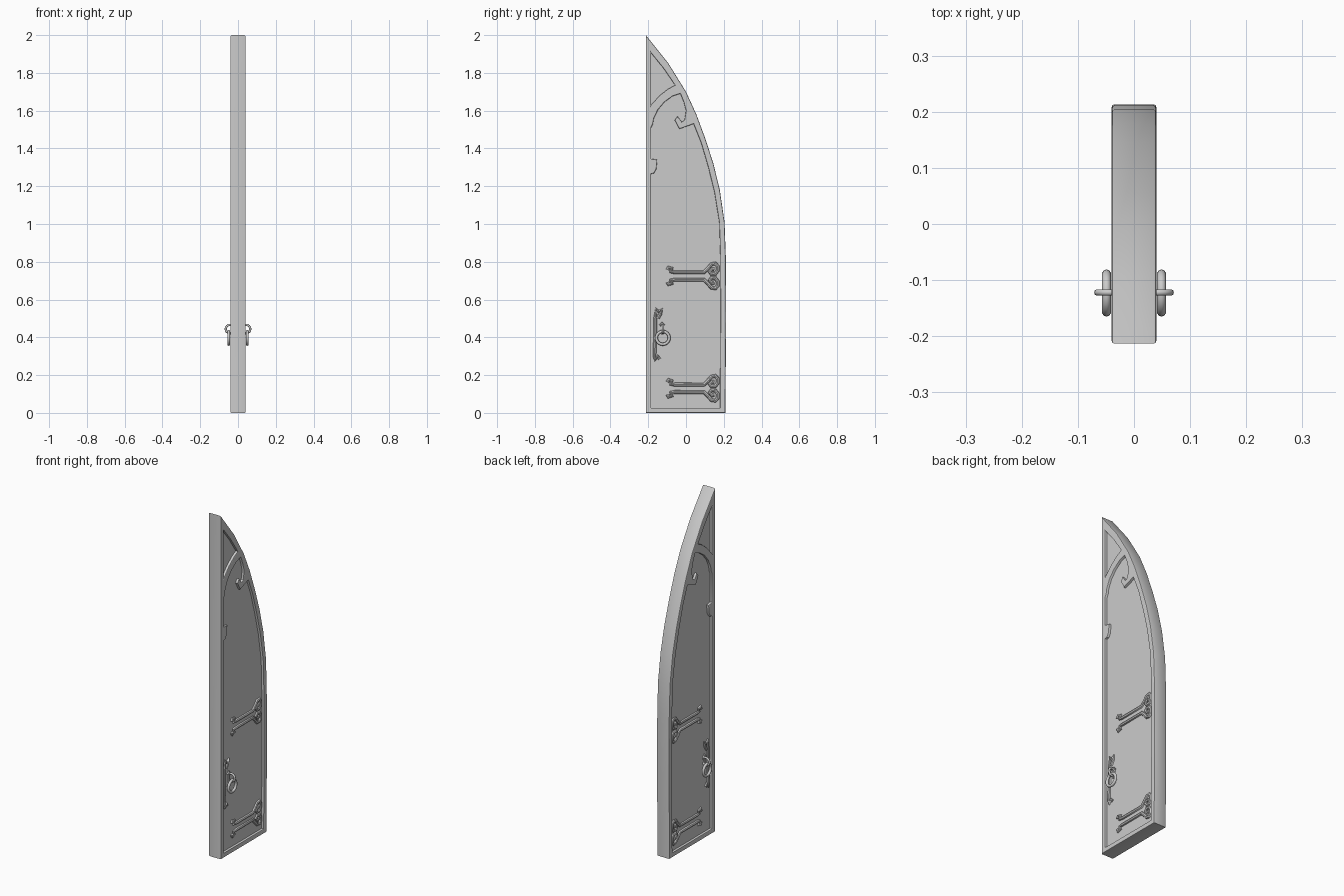
import bpy, math

if "Cube" in bpy.data.objects:
    bpy.data.objects.remove(bpy.data.objects["Cube"])

grey = bpy.data.materials.new("door_grey")
grey.diffuse_color = (0.6, 0.6, 0.6, 1)
grey.use_nodes = True
grey.node_tree.nodes["Principled BSDF"].inputs["Base Color"].default_value = grey.diffuse_color
SIDE_ROT = (math.pi / 2, 0, math.pi / 2)   # local x, y, z -> world y, z, x


def finish(ob, name, angle=40):
    """Name, colour and smooth an object, turning curves into meshes."""
    bpy.ops.object.select_all(action='DESELECT')
    ob.select_set(True)
    bpy.context.view_layer.objects.active = ob
    if ob.type == 'CURVE':
        bpy.ops.object.convert(target='MESH')
        ob = bpy.context.object
    ob.name = name
    ob.data.materials.clear()
    ob.data.materials.append(grey)
    bpy.ops.object.shade_smooth_by_angle(angle=math.radians(angle))
    return ob


def curve(name, loops, closed, x=0, **props):
    """Curve in the side plane; loops hold (y, z) points."""
    cu = bpy.data.curves.new(name, 'CURVE')
    for key, val in props.items():
        setattr(cu, key, val)
    for pts in loops:
        sp = cu.splines.new('POLY')
        sp.points.add(len(pts) - 1)
        for p, (y, z) in zip(sp.points, pts):
            p.co = (y, z, 0, 1)
        sp.use_cyclic_u = closed
    ob = bpy.data.objects.new(name, cu)
    bpy.context.collection.objects.link(ob)
    ob.rotation_euler = SIDE_ROT
    ob.location.x = x
    return finish(ob, name)


def slab(name, loops, half, bevel):
    return curve(name, loops, True, dimensions='2D', fill_mode='BOTH',
                 extrude=half - bevel, bevel_depth=bevel, offset=-bevel,
                 bevel_resolution=1)


def rods(name, loops, x, radius):
    return curve(name, loops, False, x, dimensions='3D', fill_mode='FULL',
                 bevel_depth=radius, bevel_resolution=2, use_fill_caps=True)


def ring(name, loc, rot, major, minor):
    bpy.ops.mesh.primitive_torus_add(location=loc, rotation=rot, major_radius=major,
                                     minor_radius=minor, major_segments=24, minor_segments=10)
    finish(bpy.context.object, name)


# Frame: half pointed arch with two openings and leaf-shaped cusps
outer = [(-.213, 0), (.208, 0), (.213, .50), (.211, .82), (.204, 1.01), (.179, 1.18),
         (.145, 1.32), (.103, 1.45), (.055, 1.58), (0, 1.70), (-.093, 1.85), (-.213, 2)]
main_hole = [(-.185, .027), (.18, .027), (.183, .50), (.182, .82), (.176, 1.01), (.15, 1.17),
             (.118, 1.30), (.08, 1.43), (.04, 1.53), (-.035, 1.503), (-.06, 1.55),
             (-.045, 1.57), (-.022, 1.54), (-.008, 1.55), (0, 1.60), (-.012, 1.645),
             (-.03, 1.69), (-.07, 1.677), (-.114, 1.645), (-.148, 1.605), (-.17, 1.56),
             (-.175, 1.53), (-.185, 1.51), (-.185, 1.345), (-.152, 1.34), (-.157, 1.29),
             (-.17, 1.268), (-.185, 1.265)]
top_hole = [(-.185, 1.905), (-.12, 1.825), (-.058, 1.735), (-.095, 1.715),
            (-.14, 1.68), (-.185, 1.63)]
slab("frame", [outer, main_hole, top_hole], .04, .005)

# Recessed panel running behind the frame
PANEL = .026
panel = [(-.2, .012), (.195, .012), (.197, .82), (.19, 1.01), (.165, 1.18),
         (.09, 1.45), (-.013, 1.69), (-.105, 1.84), (-.2, 1.955)]
slab("panel", [panel], PANEL, .001)

# One hinge rod curling into half of a heart; mirrored about the hinge centre
half_hinge = [(-.098, .032), (-.092, .045), (-.075, .04), (-.08, .022), (-.06, .020),
              (.095, .020), (.118, .042), (.135, .062), (.155, .066), (.167, .052),
              (.167, .028), (.155, .012), (.135, .010), (.125, .022), (.138, .036),
              (.15, .034)]

for s, side in ((1, "right"), (-1, "left")):
    x = s * PANEL
    for z, level in ((.725, "upper"), (.13, "lower")):
        rods(f"{level}_hinge_{side}",
             [[(y, z + m * h) for y, h in half_hinge] for m in (1, -1)], x, .010)

    # Lock bar with curled leaf ends
    rods(f"lock_bar_{side}",
         [[(-.14, .285), (-.15, .30), (-.163, .28), (-.167, .30), (-.163, .41),
           (-.163, .50), (-.158, .55), (-.145, .535), (-.128, .548), (-.135, .525),
           (-.15, .50)]], x, .009)

    # Handle ring hanging from its staple
    rods(f"staple_spike_{side}", [[(-.127, .415), (-.127, .478)],
                                  [(-.138, .462), (-.127, .476), (-.116, .462)]], s * .03, .006)
    ring(f"staple_{side}", (s * .043, -.122, .444), (math.pi / 2, 0, 0), .022, .006)
    ring(f"handle_ring_{side}", (s * .049, -.123, .397), (0, math.pi / 2, 0), .034, .008)
